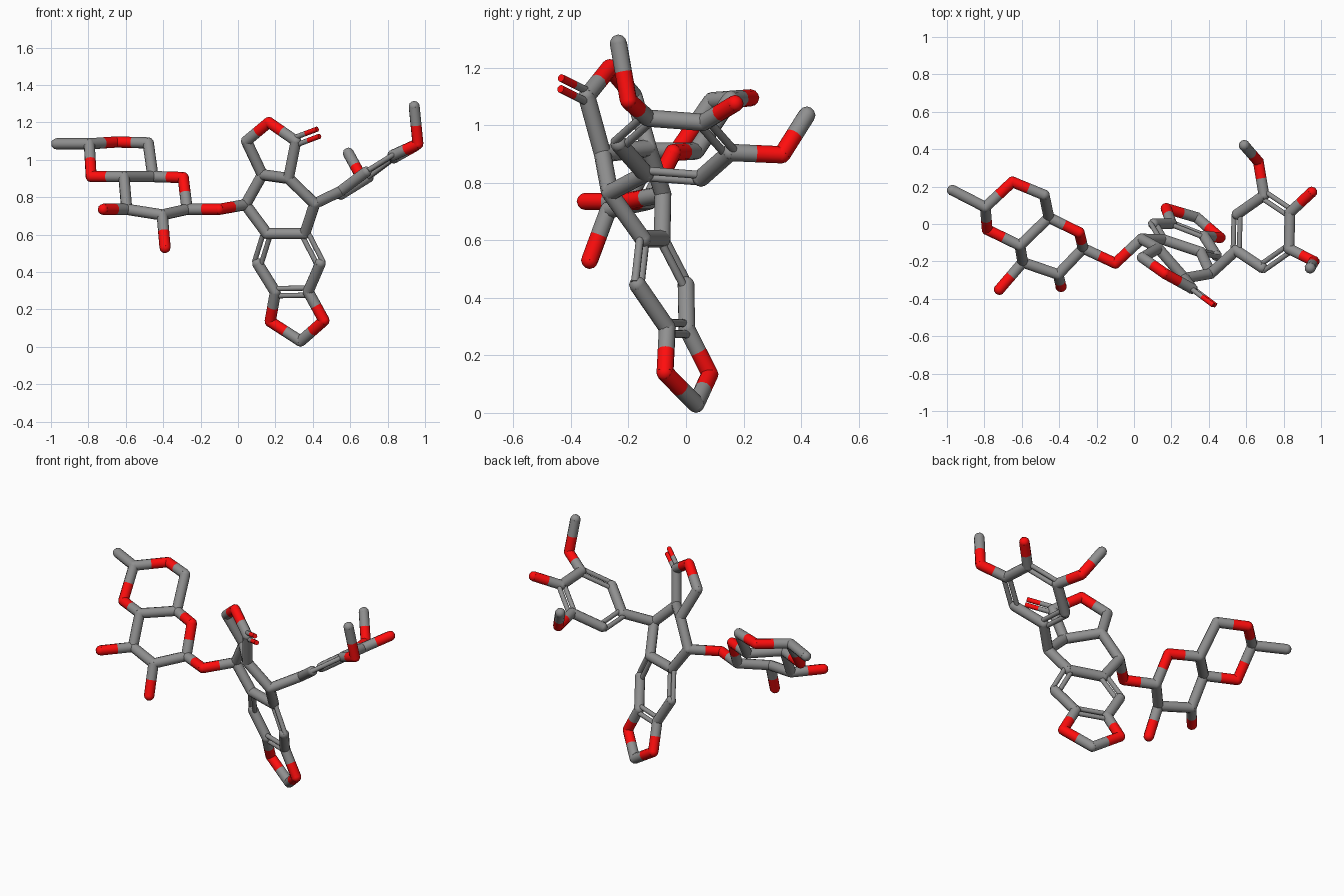
import bpy, bmesh
from math import sin, cos, radians
from mathutils import Vector, Matrix

if "Cube" in bpy.data.objects:
    bpy.data.objects.remove(bpy.data.objects["Cube"])

R, THIN, GAP = 0.03, 0.014, 0.02   # stick radius, double-bond radius and half spacing


def colour(name, rgb):
    m = bpy.data.materials.new(name)
    m.diffuse_color = (*rgb, 1)
    m.use_nodes = True
    m.node_tree.nodes["Principled BSDF"].inputs["Base Color"].default_value = m.diffuse_color
    return m


MATS = {"C": colour("dark_grey", (.279, .279, .279)), "O": colour("red", (1, .004, .004))}

# Joint positions; names beginning with O are red, C grey
sugar = dict(
    C_me=(-.97, .18, 1.085), C_ac=(-.795, .09, 1.085), O_a=(-.65, .225, 1.095),
    C_6=(-.48, .155, 1.09), C_5=(-.455, .035, .91), C_4=(-.61, -.115, .91),
    O_b=(-.785, -.03, .91), O_r=(-.293, -.045, .905), C_1=(-.272, -.13, .735),
    C_2=(-.405, -.27, .705), C_3=(-.595, -.205, .735),
    O_3=(-.72, -.35, .735), O_2=(-.39, -.335, .53), O_g=(-.10, -.21, .735))
core = dict(
    C_a=(.04, -.08, .76), C_b=(.13, -.13, .92), C_c=(.27, -.29, .90),
    C_d=(.41, -.265, .765), C_e=(.357, -.15, .605), C_f=(.155, -.083, .605),
    C_g=(.105, 0, .445), C_h=(.2, .003, .292), C_i=(.375, -.065, .295),
    C_j=(.44, -.168, .445), O_h=(.172, .083, .135), O_i=(.46, -.073, .14),
    C_k=(.335, .035, .03),
    C_l=(.045, -.18, 1.10), O_l=(.165, -.265, 1.2), C_m=(.31, -.345, 1.10),
    O_m=(.43, -.435, 1.145))
side = dict(O_n=(.665, .333, .897), C_n=(.59, .42, 1.035), O_o=(.95, .17, 1.075),
            O_p=(.962, -.2, 1.085), C_p=(.942, -.235, 1.285))
# Regular hexagon for the outer ring
ctr, u, v = Vector((.69, -.04, .92)), Vector((.005, .193, -.015)), Vector((.163, .005, .112))
for k in range(6):
    t = radians(60 * k)
    side[f"C_{k}r"] = ctr + u * cos(t) + v * sin(t)

P = {n: Vector(p) for n, p in {**sugar, **core, **side}.items()}


def stick(bm, a, b, r):
    d = b - a
    m = Matrix.Translation((a + b) / 2) @ d.to_track_quat('Z', 'Y').to_matrix().to_4x4()
    bmesh.ops.create_cone(bm, cap_ends=True, segments=10, radius1=r, radius2=r,
                          depth=d.length, matrix=m)


def part(name, singles, doubles=()):
    """Bonds as 'a b' chains; doubles are (a, b, reference joint in the plane)."""
    meshes = {"C": bmesh.new(), "O": bmesh.new()}
    used = set()

    def bond(a, b, shift, r):
        pa, pb = P[a] + shift, P[b] + shift
        mid = (pa + pb) / 2
        if a[0] == b[0]:
            stick(meshes[a[0]], pa, pb, r)
        else:
            stick(meshes[a[0]], pa, mid, r)
            stick(meshes[b[0]], mid, pb, r)

    for chain in singles:
        names = ["C_" + n if "_" not in n else n for n in chain.split()]
        for a, b in zip(names, names[1:]):
            bond(a, b, Vector(), R)
            used.update((a, b))
    for a, b, ref in doubles:
        d = (P[b] - P[a]).normalized()
        w = P[ref] - P[a]
        w = (w - d * w.dot(d)).normalized() * GAP
        bond(a, b, w, THIN)
        bond(a, b, -w, THIN)
    # Faceted joints
    for n in sorted(used):
        bmesh.ops.create_icosphere(meshes[n[0]], subdivisions=2, radius=R,
                                   matrix=Matrix.Translation(P[n]))
    for el, bm in meshes.items():
        if bm.verts:
            label = name + ("_grey_sticks" if el == "C" else "_red_sticks")
            me = bpy.data.meshes.new(label)
            bm.to_mesh(me)
            me.materials.append(MATS[el])
            me.shade_smooth()
            me.set_sharp_from_angle(angle=radians(40))
            ob = bpy.data.objects.new(label, me)
            bpy.context.collection.objects.link(ob)
        bm.free()


# Two fused six-sided rings on the left, with the link to the core
part("left_double_ring", ["me ac O_a 6 5 4 O_b ac", "5 O_r 1 2 3 4", "3 O_3", "2 O_2", "1 O_g a"])
# Central ring and the flat ring below it
part("central_rings", ["f a b c d e f", "g h", "i j"],
     [("C_f", "C_g", "C_j"), ("C_h", "C_i", "C_f"), ("C_j", "C_e", "C_g")])
# Five-sided rings at bottom and top
part("bottom_ring", ["h O_h k O_i i"])
part("top_ring", ["b l O_l m c"], [("C_m", "O_m", "O_l")])
# Tilted ring on the right with its three branches
part("right_ring", ["d 4r", "5r 0r", "1r 2r", "3r 4r", "0r O_n n", "1r O_o", "2r O_p p"],
     [("C_4r", "C_5r", "C_1r"), ("C_0r", "C_1r", "C_3r"), ("C_2r", "C_3r", "C_5r")])
